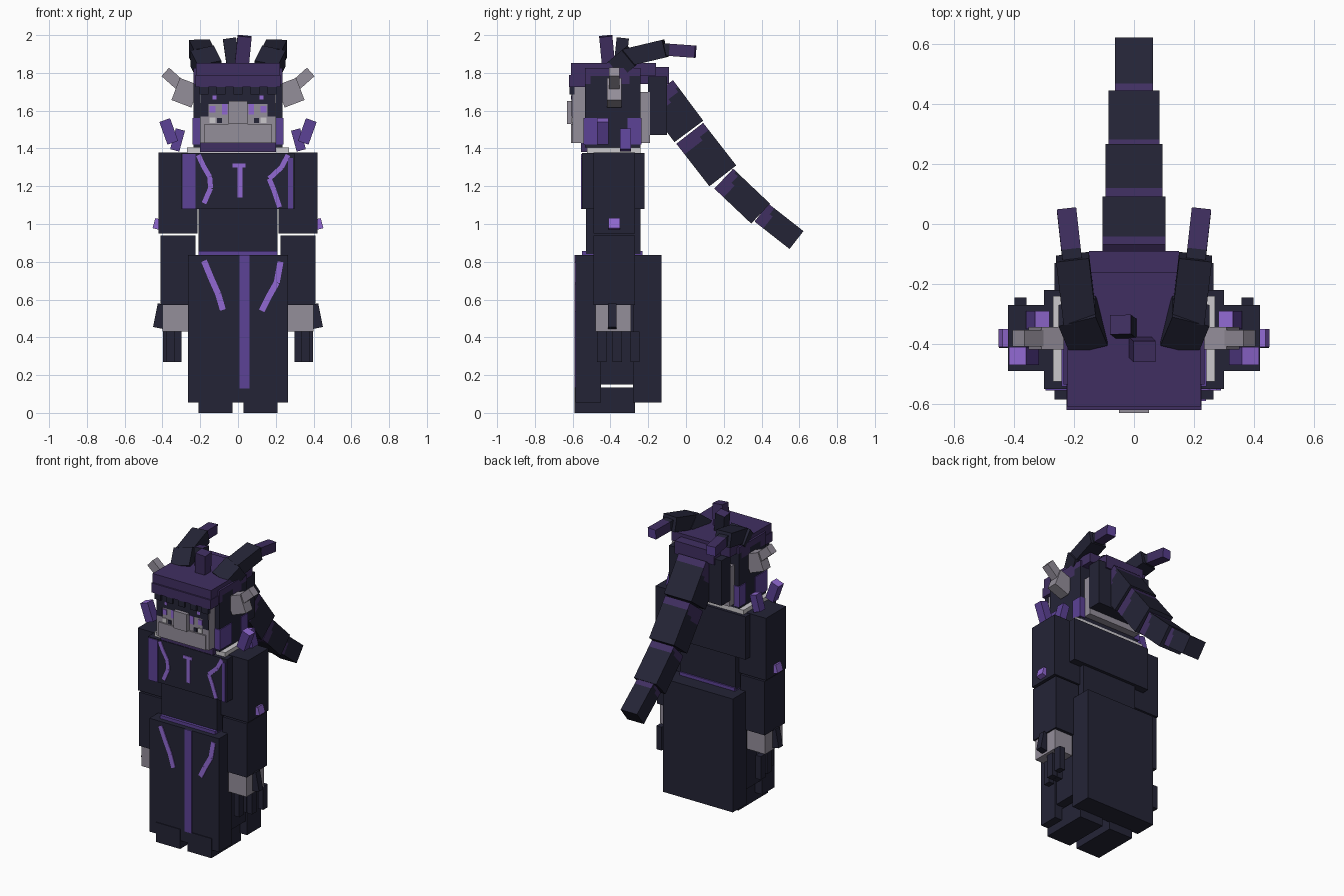
import bpy, bmesh, math
from mathutils import Vector, Matrix

cube = bpy.data.objects.get("Cube")
if cube:
    bpy.data.objects.remove(cube)


def material(name, rgb):
    m = bpy.data.materials.new(name)
    m.use_nodes = True
    lin = [((c / 255 + 0.055) / 1.055) ** 2.4 for c in rgb] + [1]
    m.diffuse_color = lin
    m.node_tree.nodes["Principled BSDF"].inputs["Base Color"].default_value = lin
    return m


DARK = material("midnight", (36, 36, 54))
PLUM = material("plum", (64, 47, 97))
VIOLET = material("violet", (92, 66, 150))
LILAC = material("lilac", (145, 105, 210))
GREY = material("stone grey", (148, 142, 154))
PALE = material("pale grey", (203, 200, 204))


def make(name, matrix, size, mats, rule=None, cuts=0):
    """Box with given size; rule(point in unit cube) picks a material slot."""
    bm = bmesh.new()
    bmesh.ops.create_cube(bm, size=1)
    if cuts:
        bmesh.ops.subdivide_edges(bm, edges=bm.edges[:], cuts=cuts, use_grid_fill=True)
    if rule:
        for f in bm.faces:
            f.material_index = int(rule(f.calc_center_median()))
    bmesh.ops.transform(bm, matrix=matrix @ Matrix.Diagonal((*size, 1)), verts=bm.verts)
    mesh = bpy.data.meshes.new(name)
    bm.to_mesh(mesh)
    bm.free()
    for m in mats:
        mesh.materials.append(m)
    ob = bpy.data.objects.new(name, mesh)
    bpy.context.collection.objects.link(ob)
    return ob


def box(name, x, y, z, *mats, rule=None, cuts=0):
    lo, hi = Vector((x[0], y[0], z[0])), Vector((x[1], y[1], z[1]))
    size = [abs(c) for c in hi - lo]
    return make(name, Matrix.Translation((lo + hi) / 2), size, mats, rule, cuts)


def beam(name, p, q, w, t, *mats, ref=(1, 0, 0), rule=None, cuts=0):
    """Box from p to q; w is its width along ref, t its other thickness."""
    p, q = Vector(p), Vector(q)
    az = (q - p).normalized()
    ay = az.cross(Vector(ref)).normalized()
    ax = ay.cross(az)
    rot = Matrix((ax, ay, az)).transposed().to_4x4()
    return make(name, Matrix.Translation((p + q) / 2) @ rot, (w, t, (q - p).length), mats, rule, cuts)


def stroke(name, y, pts, width=0.026):
    """Thin painted line on a front-facing surface."""
    for a, b in zip(pts, pts[1:]):
        beam(name, (a[0], y, a[1]), (b[0], y, b[1]), 0.006, width, LILAC, ref=(0, 1, 0))


def both(x, s):
    return (x[0] * s, x[1] * s)


# Torso and collar
box("chest", (-.3, .3), (-.55, -.22), (1.08, 1.375), DARK)
box("belly", (-.21, .21), (-.53, -.24), (.84, 1.08), DARK)
box("collar", (-.27, .27), (-.525, -.24), (1.375, 1.405), PALE)
box("belt", (-.21, .21), (-.55, -.23), (.83, .857), VIOLET)

# Robe panels, legs and feet
box("front_robe", (-.265, .265), (-.585, -.45), (.055, .835), DARK)
box("back_robe", (-.265, .265), (-.28, -.13), (.055, .835), DARK)
box("robe_filling", (-.255, .255), (-.46, -.27), (.15, .83), DARK)
for s, side in ((1, "left"), (-1, "right")):
    box(side + "_foot", both((.028, .21), s), (-.59, -.27), (0, .135), DARK)

# Painted lines on chest and robe
box("robe_stripe", (.008, .06), (-.591, -.584), (.13, .835), VIOLET)
box("right_chest_stripe", (-.295, -.225), (-.555, -.549), (1.08, 1.37), VIOLET)
box("left_chest_stripe", (.265, .29), (-.555, -.549), (1.08, 1.35), VIOLET)
stroke("right_chest_line", -.552, [(-.21, 1.365), (-.185, 1.31), (-.15, 1.25), (-.145, 1.19), (-.18, 1.11)])
stroke("left_chest_line", -.552, [(.265, 1.365), (.23, 1.3), (.165, 1.24), (.19, 1.18), (.22, 1.09)])
stroke("middle_chest_line", -.552, [(.01, 1.32), (.01, 1.14)])
stroke("middle_chest_bar", -.552, [(-.03, 1.31), (.04, 1.31)], .02)
stroke("right_robe_line", -.587, [(-.18, .805), (-.145, .72), (-.105, .63), (-.08, .545)], .032)
stroke("left_robe_line", -.587, [(.225, .8), (.205, .69), (.16, .61), (.125, .54)], .032)

# Arms, hands and crystals
for s, side in ((1, "left"), (-1, "right")):
    box(side + "_upper_arm", both((.215, .42), s), (-.49, -.27), (.95, 1.378), DARK)
    box(side + "_forearm", both((.225, .41), s), (-.49, -.27), (.57, .94), DARK)
    box(side + "_hand", both((.26, .4), s), (-.48, -.29), (.43, .57), GREY)
    beam(side + "_knuckle_spike", (s * .425, -.39, .45), (s * .40, -.39, .575), .05, .045, DARK)
    for i, (x, y) in enumerate(((.318, -.445), (.36, -.365), (.318, -.365), (.378, -.27))):
        box(f"{side}_finger_{i}", both((x - .02, x + .02), s), (y - .025, y + .025), (.27, .43), DARK)
    beam(side + "_elbow_crystal", (s * .39, -.38, .99), (s * .445, -.38, 1.005), .06, .055, LILAC, ref=(0, 1, 0))
    beam(side + "_front_shoulder_crystal", (s * .345, -.44, 1.43), (s * .388, -.44, 1.55), .06, .06,
         VIOLET, LILAC, rule=lambda c: c.z > .49)
    beam(side + "_back_shoulder_crystal", (s * .335, -.32, 1.39), (s * .305, -.32, 1.39 + .11), .06, .05,
         VIOLET, LILAC, ref=(0, 1, 0), rule=lambda c: c.z > .49)

# Head
box("head", (-.235, .235), (-.535, -.24), (1.405, 1.825), DARK, PLUM, cuts=9,
    rule=lambda c: c.z > .36 + .08 * math.sin(9 * c.y + 7 * c.x))
box("chin", (-.2, .2), (-.555, -.27), (1.38, 1.43), PLUM)
box("face", (-.2, .2), (-.6, -.53), (1.43, 1.74), GREY)
box("jaw", (-.178, .178), (-.61, -.55), (1.43, 1.53), GREY)
box("nose", (-.05, .05), (-.63, -.58), (1.53, 1.65), GREY)
box("nape", (-.2, .2), (-.25, -.19), (1.43, 1.70), GREY)
box("back_hair", (-.2, .2), (-.2, -.1), (1.47, 1.78), DARK)
box("back_hair_cap", (-.15, .15), (-.25, -.09), (1.74, 1.83), PLUM)
box("eye_shadow", (-.195, .195), (-.605, -.599), (1.635, 1.74), DARK)
for s, side in ((1, "left"), (-1, "right")):
    box(side + "_cheek_mark", both((.2, .241), s), (-.542, -.41), (1.42, 1.56), VIOLET)
    box(side + "_rear_cheek_mark", both((.2, .241), s), (-.31, -.235), (1.42, 1.56), VIOLET)
    box(side + "_eye_shadow_corner", both((.155, .198), s), (-.605, -.599), (1.57, 1.64), DARK)
    box(side + "_inner_eye", both((.055, .085), s), (-.606, -.598), (1.58, 1.635), LILAC)
    box(side + "_outer_eye", both((.12, .15), s), (-.606, -.598), (1.59, 1.625), LILAC)
    box(side + "_pupil", both((.085, .11), s), (-.606, -.598), (1.535, 1.56), DARK)
    box(side + "_tooth", both((.12, .15), s), (-.606, -.598), (1.535, 1.565), PALE)
    box(side + "_brow_glint", both((.115, .135), s), (-.608, -.602), (1.66, 1.68), LILAC)

# Cap with hanging fringe
box("cap_crown", (-.222, .222), (-.61, -.16), (1.785, 1.852), PLUM)
box("cap_brim", (-.225, .225), (-.62, -.53), (1.725, 1.79), PLUM)
for i in range(5):
    x = -.18 + i * .09
    box(f"fringe_{i}", (x - .024, x + .024), (-.618, -.59), (1.685, 1.73), DARK)

# Ears and large horns
for s, side in ((1, "left"), (-1, "right")):
    beam(side + "_ear", (s * .225, -.38, 1.675), (s * .33, -.38, 1.715), .075, .125, GREY, ref=(0, 1, 0))
    beam(side + "_ear_tip", (s * .29, -.38, 1.72), (s * .385, -.38, 1.805), .055, .06, GREY, ref=(0, 1, 0))
    beam(side + "_horn_base", (s * .15, -.385, 1.81), (s * .19, -.29, 1.89), .13, .11, DARK)
    beam(side + "_horn_middle", (s * .18, -.32, 1.88), (s * .205, -.11, 1.93), .11, .095, DARK)
    beam(side + "_horn_tip", (s * .205, -.13, 1.925), (s * .225, .05, 1.912), .065, .065,
         DARK, PLUM, VIOLET, cuts=3, rule=lambda c: 2 if c.z > .49 else c.z > -.2)

# Small crown horns
beam("front_crown_horn", (.02, -.41, 1.84), (.035, -.425, 1.995), .075, .07, PLUM)
beam("rear_crown_horn", (-.025, -.35, 1.84), (-.045, -.335, 1.98), .07, .065,
     DARK, PLUM, rule=lambda c: c.z > .49)

# Tapering braid, darkening along each section
path = [(-.145, 1.705, .015, 1.49, .21, .19), (.02, 1.48, .195, 1.255, .19, .18),
        (.2, 1.24, .395, 1.055, .17, .145), (.4, 1.06, .585, .915, .125, .12)]
for i, (y1, z1, y2, z2, w, t) in enumerate(path):
    beam(f"braid_{i + 1}", (0, y1, z1), (0, y2, z2), w, t, DARK, PLUM, cuts=11,
         rule=lambda c: c.z < -.12 - .06 * i + .08 * math.sin(8 * c.x + i) + .25 * min(c.y, 0) * (1 if c.y < 0 else 0)
         if c.y > -.49 else c.z < -.3)
